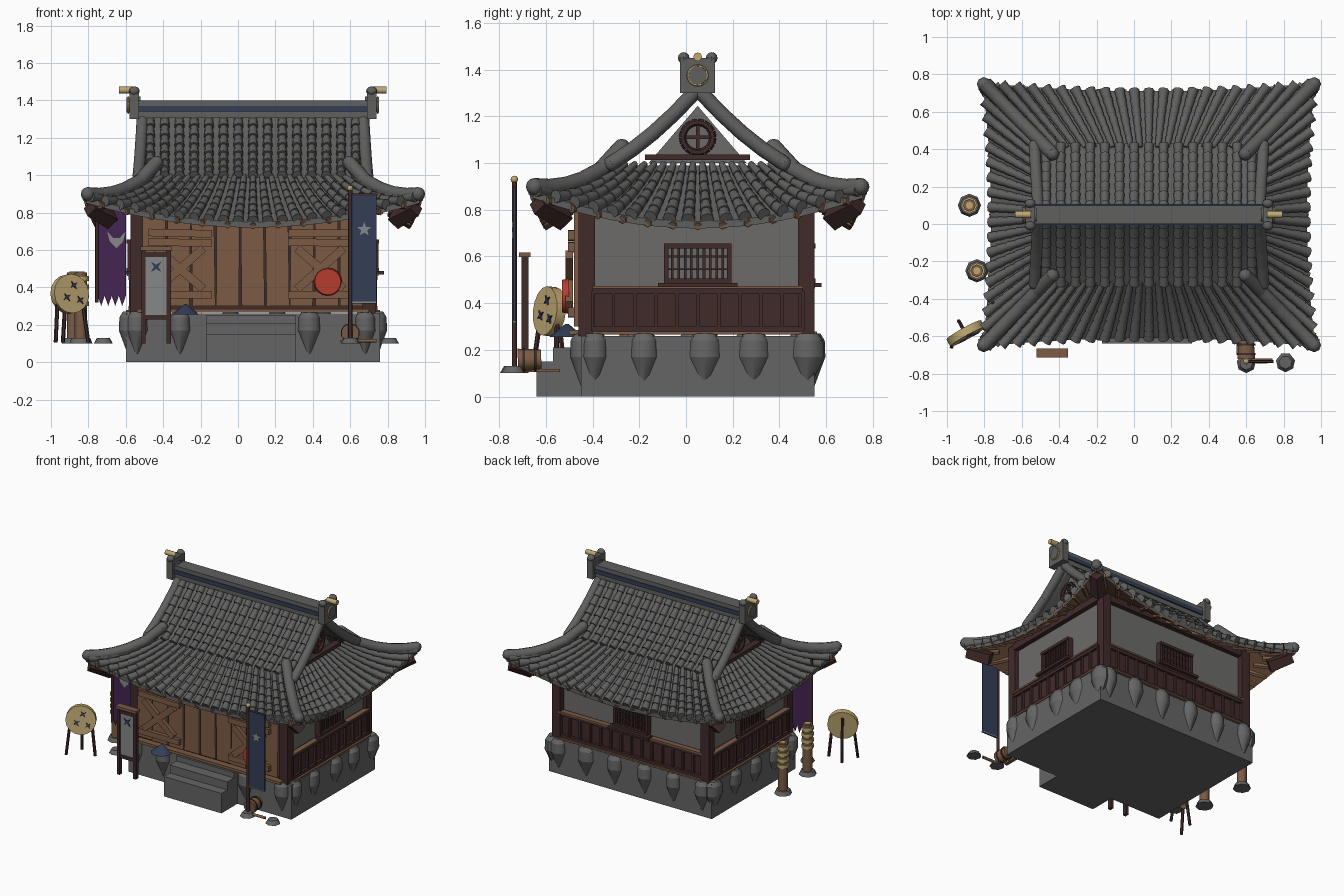
import bpy, bmesh, math, random
from mathutils import Matrix, Vector

if "Cube" in bpy.data.objects:
    bpy.data.objects.remove(bpy.data.objects["Cube"])
random.seed(4)

COL = {"stone": (.13, .13, .13), "tile_grey": (.115, .115, .113), "plaster": (.15, .147, .14),
       "wood": (.20, .105, .058), "dark_wood": (.052, .024, .023), "straw_gold": (.52, .39, .17),
       "navy": (.033, .048, .095), "purple": (.058, .018, .085), "red": (.46, .045, .03),
       "light_grey": (.24, .25, .25)}
MAT = {}
for k, c in COL.items():
    MAT[k] = bpy.data.materials.new(k)
    MAT[k].diffuse_color = (*c, 1)

I = Matrix.Identity(4)
C = Matrix.Translation((.08, .05, 0))
parts = []

def part(name, mat):
    bm = bmesh.new()
    parts.append((name, mat, bm))
    return bm

def side(k):  # frame of a house side: 0 front, 1 right, 2 back, 3 left
    return C @ Matrix.Rotation(k * math.pi / 2, 4, 'Z')

def box(bm, c, s, M=I, ry=0):
    bmesh.ops.create_cube(bm, size=1, matrix=M @ Matrix.Translation(c)
                          @ Matrix.Rotation(ry, 4, 'Y') @ Matrix.Diagonal((*s, 1)))

def rod(bm, p, q, r1, r2=None, n=8, M=I):
    p, q = M @ Vector(p), M @ Vector(q)
    d = q - p
    mat = Matrix.Translation((p + q) / 2) @ d.to_track_quat('Z', 'Y').to_matrix().to_4x4()
    bmesh.ops.create_cone(bm, cap_ends=True, segments=n, radius1=r1, radius2=r1 if r2 is None else r2,
                          depth=d.length, matrix=mat)

def ball(bm, c, r, s=(1, 1, 1), M=I):
    bmesh.ops.create_uvsphere(bm, u_segments=8, v_segments=6, radius=r,
                              matrix=M @ Matrix.Translation(c) @ Matrix.Diagonal((*s, 1)))

def path(bm, pts, r, n=8, M=I):
    for p, q in zip(pts, pts[1:]):
        rod(bm, p, q, r, r, n, M)
    for p in pts:
        ball(bm, p, r * 1.01, M=M)

def plate(bm, pts, y, t, M=I):  # outline in xz, thickness t along y
    a = [bm.verts.new(M @ Vector((x, y, z))) for x, z in pts]
    b = [bm.verts.new(M @ Vector((x, y + t, z))) for x, z in pts]
    bm.faces.new(a)
    bm.faces.new(b[::-1])
    for i in range(len(a)):
        bm.faces.new((a[i - 1], b[i - 1], b[i], a[i]))

def star(n, R, r, cx=0, cz=0, a0=math.pi / 2):
    return [(cx + (r if i % 2 else R) * math.cos(a0 + i * math.pi / n),
             cz + (r if i % 2 else R) * math.sin(a0 + i * math.pi / n)) for i in range(2 * n)]

def sheet(bm, f, nu, nv, M=I):
    g = [[bm.verts.new(M @ Vector(f(i / nu, j / nv))) for j in range(nv + 1)] for i in range(nu + 1)]
    for i in range(nu):
        for j in range(nv):
            bm.faces.new((g[i][j], g[i + 1][j], g[i + 1][j + 1], g[i][j + 1]))

# --- stone foundation with wedge boulders and steps
bm = part("foundation", "stone")
box(bm, (0, 0, .13), (1.36, 1.0, .26), C)
bm = part("foundation_boulders", "stone")
for k, xs in enumerate([(-.62, -.39, .3, .6), (-.44, -.23, .03, .24, .47),
                        (-.6, -.37, -.13, .12, .36, .6), (-.45, -.22, .02, .25, .46)]):
    off = .66 if k % 2 else .49
    for x in xs:
        w, M = random.uniform(.058, .08), side(k)
        for (z0, r0), (z1, r1) in zip([(.02, .02), (.17, .95), (.24, .9)], [(.17, .95), (.24, .9), (.27, .6)]):
            bmesh.ops.create_cone(bm, cap_ends=True, segments=8, radius1=r0, radius2=r1, depth=z1 - z0,
                                  matrix=M @ Matrix.Translation((x, -off, (z0 + z1) / 2)) @ Matrix.Diagonal((w, .06, 1, 1)))
bm = part("entry_steps", "stone")
for y, h in ((-.64, .15), (-.57, .21), (-.49, .25)):
    box(bm, (.07, (y - .4) / 2, h / 2), (.48, -.4 - y, h))

# --- walls
box(part("plaster_walls", "plaster"), (0, -.005, .57), (1.25, .92, .6), C)
dark, trim, lattice = part("wall_frame", "dark_wood"), part("wall_rails", "wood"), part("lattice_windows", "dark_wood")
for sx in (-1, 1):
    for sy in (-1, 1):
        box(dark, (sx * .62, sy * .47 - .005, .56), (.07, .07, .6), C)
for k in (1, 2, 3):
    M, o, L = side(k), (.64 if k % 2 else .47), (.9 if k % 2 else 1.2)
    box(dark, (0, -o + .01, .365), (L, .03, .18), M)
    for z in (.285, .455):
        box(dark, (0, -o, z), (L, .05, .03), M)
    box(trim, (0, -o - .015, .468), (L, .035, .012), M)
    box(trim, (0, -o - .015, .272), (L, .05, .012), M)
    box(dark, (0, -o, .84), (L, .04, .05), M)
    n = 11 if k % 2 else 15
    for i in range(n):
        box(dark, (L * (i / (n - 1) - .5), -o - .008, .365), (.014, .03, .17), M)
    # lattice window
    box(lattice, (0, -o - .035, .478), (.34, .05, .018), M)
    for z in (.495, .645):
        box(lattice, (0, -o - .015, z), (.29, .04, .02), M)
    for z in (.545, .6):
        box(lattice, (0, -o - .005, z), (.27, .015, .008), M)
    for i in range(11):
        e = i in (0, 10)
        box(lattice, (-.135 + .027 * i, -o - .01, .57), (.02 if e else .011, .04 if e else .02, .15), M)

# --- plank front with braced shutters
box(part("front_backing", "dark_wood"), (.08, -.43, .56), (1.2, .02, .58))
bm = part("front_planks", "wood")
for i in range(9):
    box(bm, (-.45 + i * .132, -.45 - random.uniform(0, .015), .55), (.122, .03, .5), ry=random.uniform(-.02, .02))
box(bm, (.08, -.475, .275), (1.24, .05, .02))
bm = part("shutter_braces", "wood")
for cx in (-.31, .44):
    for z in (.69, .64, .36):
        box(bm, (cx, -.49, z), (.34, .03, .04), ry=random.uniform(-.03, .03))
    for s in (-1, 1):
        box(bm, (cx, -.5, .5), (.33, .03, .045), ry=s * .72)

# --- lower roof skirt
def skirt(k, u, s, dz=0):
    ia, oa, ib, ob = (.36, .705, .55, .89) if k % 2 else (.55, .89, .36, .705)
    a, b = ia + (oa - ia) * s, ib + (ob - ib) * s - .045 * s * (1 - u * u)
    return Vector((a * u, -b, .99 - .24 * s * (1.15 - .15 * s) + .13 * s * abs(s) * u * u + dz))

deck, soffit = part("skirt_deck", "tile_grey"), part("skirt_soffit", "wood")
tiles, rafters, hips = part("skirt_tiles", "tile_grey"), part("rafter_ends", "wood"), part("hip_ridges", "tile_grey")
brackets = part("corner_brackets", "dark_wood")
for k in range(4):
    M = side(k)
    sheet(deck, lambda i, j: skirt(k, 2 * i - 1, j), 16, 5, M)
    sheet(deck, lambda i, j: skirt(k, 2 * i - 1, 1, -.03 * j), 16, 1, M)
    sheet(soffit, lambda i, j: skirt(k, 2 * i - 1, j, -.03), 16, 5, M)
    n = 18 if k % 2 else 23
    for i in range(n):
        u = -.97 + 1.94 * i / (n - 1)
        for j in range(6):
            a, b = skirt(k, u, j / 6, .008), skirt(k, u, (j + 1.1) / 6, .012)
            rod(tiles, a, b, .013 + .002 * j, .019 + .002 * j, 8, M)
    for i in range(13):
        u = -.92 + 1.84 * i / 12
        rod(rafters, skirt(k, u, .6, -.04), skirt(k, u, 1.0, -.022), .019, .019, 6, M)
    path(hips, [skirt(k, 1, s, .02 + .03 * (s < 0)) for s in (-.1, .15, .4, .6, .8, .98)], .037, 10, M)
    rod(brackets, skirt(k, 1, .95, -.055), skirt(k, 1, .62, -.12), .045, .055, 4, M)

# --- upper gabled roof
def slope(x, d, dz=0):
    return Vector((x, -d, 1.31 - 1.13 * d + .72 * d * d + dz))

deck, tiles, verge = part("upper_deck", "tile_grey"), part("upper_tiles", "tile_grey"), part("verge_ridges", "tile_grey")
for sy in (1, -1):
    M = C @ Matrix.Diagonal((1, sy, 1, 1))
    for dz in (0, -.02):
        sheet(deck, lambda i, j: slope(1.2 * i - .6, .38 * j, dz), 1, 8, M)
    for i in range(15):
        x = -.55 + 1.1 * i / 14
        for j in range(7):
            rod(tiles, slope(x, .37 * j / 7, .006), slope(x, .37 * (j + 1.12) / 7, .012), .02, .027, 8, M)
    for sx in (-1, 1):
        path(verge, [slope(sx * (.59 + d * .06), d, .008) for d in (.02, .1, .19, .28, .37)], .032, 10, M)

# --- ridge beam and end ornaments
bm = part("ridge_beam", "tile_grey")
box(bm, (0, 0, 1.325), (1.22, .09, .04), C)
box(bm, (0, 0, 1.385), (1.22, .1, .03), C)
box(part("ridge_band", "navy"), (0, 0, 1.355), (1.23, .112, .03), C)
orn, gold = part("ridge_ornaments", "tile_grey"), part("ridge_gold", "straw_gold")
gable, ring, gbeam = part("gable_panels", "plaster"), part("gable_round_windows", "dark_wood"), part("gable_beams", "dark_wood")
def hoop(bm, c, R, r, M, n=16):
    p = [Vector(c) + Vector((0, R * math.cos(i * math.tau / n), R * math.sin(i * math.tau / n))) for i in range(n + 1)]
    for a, b in zip(p, p[1:]):
        rod(bm, a, b, r, r, 6, M)
for sx in (-1, 1):
    M = C if sx > 0 else C @ Matrix.Rotation(math.pi, 4, 'Z')
    box(orn, (.635, 0, 1.375), (.05, .15, .15), M)
    rod(orn, (.6, 0, 1.375), (.675, 0, 1.375), .045, .04, 12, M)
    for y in (-.06, .06):
        ball(orn, (.635, y, 1.45), .025, (1.2, 1, 1), M)
    hoop(gold, (.667, 0, 1.375), .042, .005, M)
    rod(gold, (.63, 0, 1.455), (.715, 0, 1.455), .019, .019, 8, M)
    # recessed gable with round window
    R = M @ Matrix.Rotation(math.pi / 2, 4, 'Z')
    plate(gable, [(-.21, 1.0), (.21, 1.0), (0, 1.245)], -.53, .03, R)
    hoop(ring, (.55, 0, 1.11), .065, .015, M)
    box(ring, (.545, 0, 1.11), (.02, .13, .014), M)
    box(ring, (.545, 0, 1.11), (.02, .014, .13), M)
    box(gbeam, (.56, 0, 1.025), (.05, .45, .025), M)

# --- purple hanging banner on the left
zig = [(-.6 - .15 * i / 8, .3 if i % 2 else .355) for i in range(9)]
plate(part("purple_banner", "purple"), [(-.75, .84), (-.6, .84)] + zig, -.42, .008)
plate(part("mask_emblem", "light_grey"), [(-.7, .7), (-.685, .645), (-.65, .61), (-.615, .645), (-.6, .7),
      (-.632, .665), (-.668, .665)], -.426, .005)
rod(part("purple_banner_pole", "dark_wood"), (-.755, -.42, .32), (-.755, -.42, .88), .009)

# --- blue standing banner on the right
bm = part("blue_banner_pole", "dark_wood")
rod(bm, (.6, -.735, .1), (.6, -.735, .92), .011)
rod(bm, (.6, -.735, .895), (.745, -.735, .895), .007)
ball(part("pole_finial", "straw_gold"), (.6, -.735, .93), .016)
box(part("blue_banner", "navy"), (.675, -.735, .605), (.13, .01, .58))
bm = part("banner_star", "light_grey")
plate(bm, star(5, .04, .017, .675, .71), -.745, .005)
box(bm, (.675, -.735, .32), (.132, .014, .008))

# --- sign board
bm = part("sign_frame", "dark_wood")
for x in (-.505, -.37):
    box(bm, (x, -.69, .35), (.022, .03, .5))
for z in (.24, .575):
    box(bm, (-.4375, -.69, z), (.15, .025, .025))
box(part("sign_cap", "wood"), (-.4375, -.69, .608), (.17, .05, .02))
box(part("sign_panel", "light_grey"), (-.4375, -.69, .41), (.12, .014, .33))
plate(part("sign_star", "navy"), star(4, .04, .012, -.4375, .51, math.pi / 4), -.702, .006)

# --- straw target with throwing stars
T = Matrix.Translation((-.9, -.585, .365)) @ Matrix.Rotation(math.radians(29), 4, 'Z') @ Matrix.Rotation(-.1, 4, 'X')
rod(part("target_disc", "straw_gold"), (0, -.022, 0), (0, .022, 0), .106, .106, 16, T)
bm = part("target_stars", "navy")
for x, z in ((-.03, -.02), (.015, .045), (.05, -.035)):
    plate(bm, star(4, .025, .008, x, z, .6), -.029, .007, T)
bm = part("target_legs", "dark_wood")
for p, q in (((-.07, .0, .02), (-.1, 0, -.26)), ((.07, .0, .02), (.1, 0, -.26)), ((0, .03, .06), (0, .1, -.25))):
    rod(bm, p, q, .011, .011, 6, T)

# --- training posts
post, wrap, foot = part("training_posts", "wood"), part("straw_wraps", "straw_gold"), part("post_stones", "stone")
for x, y in ((-.88, .1), (-.84, -.25)):
    rod(post, (x, y, .11), (x, y, .48), .034, .034, 8)
    rod(foot, (x, y, .1), (x, y, .13), .062, .05, 8)
    for i in range(4):
        rod(wrap, (x, y, .3 + .045 * i), (x, y, .325 + .045 * i), .043, .043, 8)
    rod(wrap, (x, y, .478), (x, y, .484), .02, .02, 8)
for x, y in ((.6, -.745), (.81, -.74), (-.72, -.42)):
    rod(foot, (x, y, .1), (x, y, .13), .052, .035, 7)

# --- small props: bucket, stick, red disc, cone hat
bm = part("bucket", "wood")
rod(bm, (.6, -.72, .155), (.6, -.62, .16), .05, .042, 10)
rod(bm, (.63, -.73, .115), (.74, -.73, .115), .01)
box(bm, (.56, -.62, .112), (.025, .16, .014))
bm = part("bucket_hoops", "dark_wood")
for y in (-.7, -.65):
    rod(bm, (.6, y, .157), (.6, y + .01, .157), .052, .051, 10)
rod(part("red_disc", "red"), (.48, -.53, .43), (.48, -.5, .43), .07, .076, 16)
rod(part("cone_hat", "navy"), (-.28, -.51, .255), (-.28, -.51, .31), .075, .008, 10)

# --- finish all parts
for name, mat, bm in parts:
    bmesh.ops.recalc_face_normals(bm, faces=bm.faces)
    me = bpy.data.meshes.new(name)
    bm.to_mesh(me)
    bm.free()
    me.materials.append(MAT[mat])
    ob = bpy.data.objects.new(name, me)
    bpy.context.collection.objects.link(ob)
    ob.select_set(True)
    bpy.context.view_layer.objects.active = ob
bpy.ops.object.shade_smooth_by_angle(angle=math.radians(50))

for m in bpy.data.materials:
    if m.users and not m.is_grease_pencil:
        m.use_nodes = True
        m.node_tree.nodes["Principled BSDF"].inputs["Base Color"].default_value = m.diffuse_color
